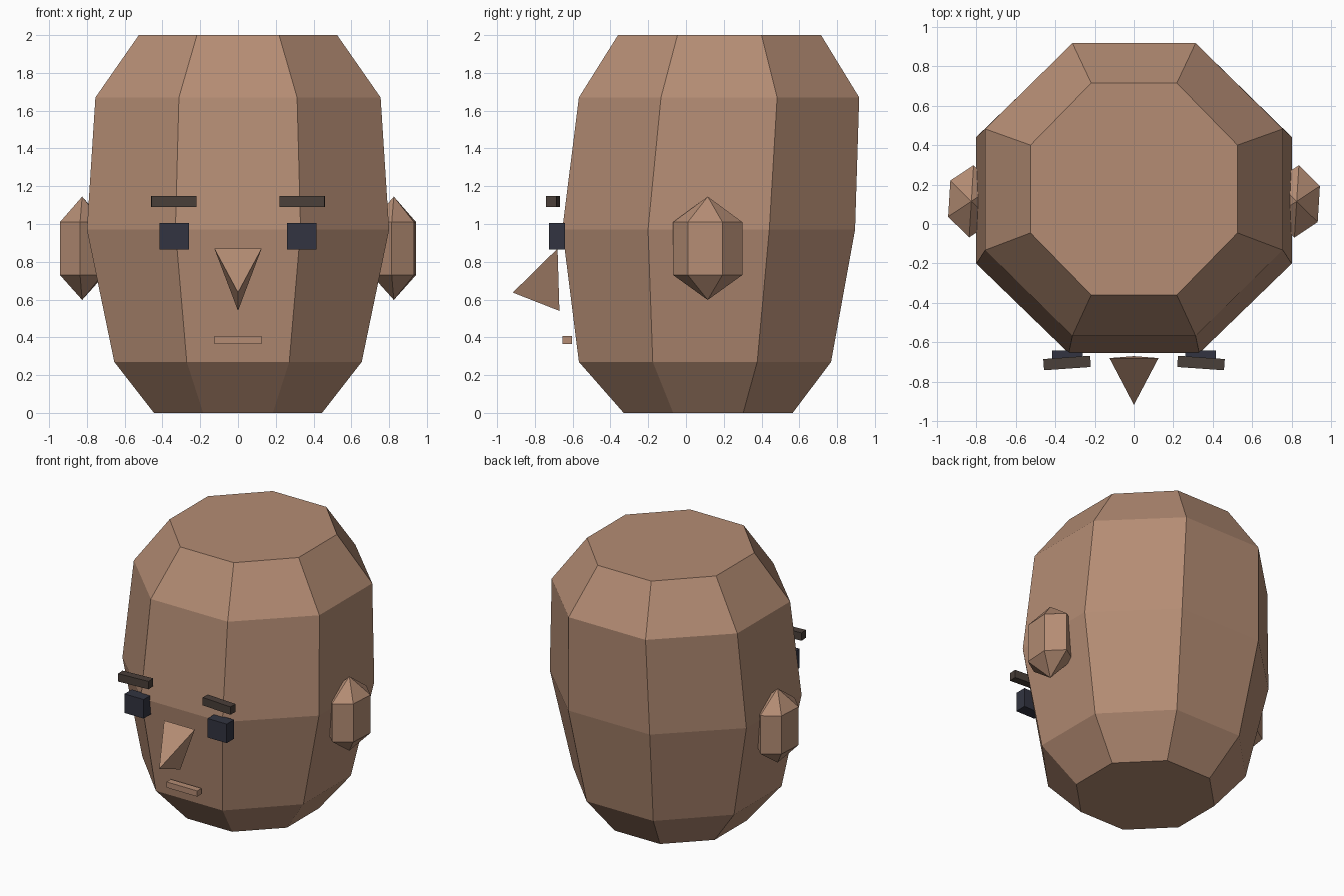
import bpy
import bmesh
from math import cos, sin, radians
from mathutils import Matrix, Vector

if "Cube" in bpy.data.objects:
    bpy.data.objects.remove(bpy.data.objects["Cube"], do_unlink=True)


def material(name, color):
    mat = bpy.data.materials.new(name)
    mat.use_nodes = True
    mat.diffuse_color = (*color, 1)
    mat.node_tree.nodes["Principled BSDF"].inputs["Base Color"].default_value = (*color, 1)
    return mat


skin = material("skin brown", (0.46, 0.265, 0.175))
hair = material("brow brown", (0.068, 0.05, 0.041))
dark = material("eye blue black", (0.032, 0.034, 0.052))


def finish(name, bm, mat):
    bmesh.ops.recalc_face_normals(bm, faces=bm.faces)
    mesh = bpy.data.meshes.new(name)
    bm.to_mesh(mesh)
    bm.free()
    mesh.materials.append(mat)
    obj = bpy.data.objects.new(name, mesh)
    bpy.context.collection.objects.link(obj)
    return obj


def ring(bm, sides, start, center, rx, ry):
    """Elliptical ring of vertices, first one at the start angle."""
    angles = [radians(start + 360 * i / sides) for i in range(sides)]
    return [bm.verts.new(Vector(center) + Vector((rx * cos(a), ry * sin(a), 0)))
            for a in angles]


def bridge(bm, low, high):
    n = len(low)
    for i in range(n):
        j = (i + 1) % n
        bm.faces.new((low[i], low[j], high[j], high[i]))


def box(name, center, size, mat, turn=0):
    bm = bmesh.new()
    bmesh.ops.create_cube(bm, size=1, matrix=Matrix.Diagonal((*size, 1)))
    obj = finish(name, bm, mat)
    obj.location = center
    obj.rotation_euler.z = radians(turn)
    return obj


# Head: stacked octagons, each (height, half width, front y, back y)
levels = [(0, 0.445, -0.33, 0.565), (0.27, 0.655, -0.567, 0.768),
          (0.97, 0.8, -0.655, 0.895), (1.67, 0.755, -0.567, 0.917),
          (2, 0.525, -0.36, 0.715)]
bm = bmesh.new()
corner = 1 / cos(radians(22.5))
rings = [ring(bm, 8, 22.5, (0, (front + back) / 2, z),
              half * corner, (back - front) / 2 * corner)
         for z, half, front, back in levels]
for low, high in zip(rings, rings[1:]):
    bridge(bm, low, high)
bm.faces.new(rings[0])
bm.faces.new(rings[-1])
finish("head", bm, skin)

# Nose: three-sided pyramid pointing forward
bm = bmesh.new()
left, right, bottom, tip = [bm.verts.new(p) for p in (
    (0.125, -0.68, 0.87), (-0.125, -0.68, 0.87),
    (0, -0.67, 0.54), (0, -0.917, 0.637))]
for tri in ((left, right, bottom), (left, right, tip),
            (right, bottom, tip), (bottom, left, tip)):
    bm.faces.new(tri)
finish("nose", bm, skin)

# Mouth
box("mouth", (0, -0.628, 0.387), (0.25, 0.05, 0.042), skin)

for side, label in ((1, "left"), (-1, "right")):
    # Ear: six-sided prism with pointed ends
    bm = bmesh.new()
    x, y = side * 0.825, 0.115
    low = ring(bm, 6, 25, (x, y, 0.73), 0.13, 0.184)
    high = ring(bm, 6, 25, (x, y, 1.01), 0.13, 0.184)
    bridge(bm, low, high)
    for loop, z in ((low, 0.598), (high, 1.145)):
        point = bm.verts.new((x, y, z))
        for i in range(6):
            bm.faces.new((loop[i], loop[(i + 1) % 6], point))
    finish(label + "_ear", bm, skin)

    # Eye and eyebrow
    box(label + "_eye", (side * 0.338, -0.683, 0.935), (0.156, 0.085, 0.14), dark)
    box(label + "_eyebrow", (side * 0.34, -0.705, 1.12),
        (0.238, 0.057, 0.058), hair, turn=-4 * side)
